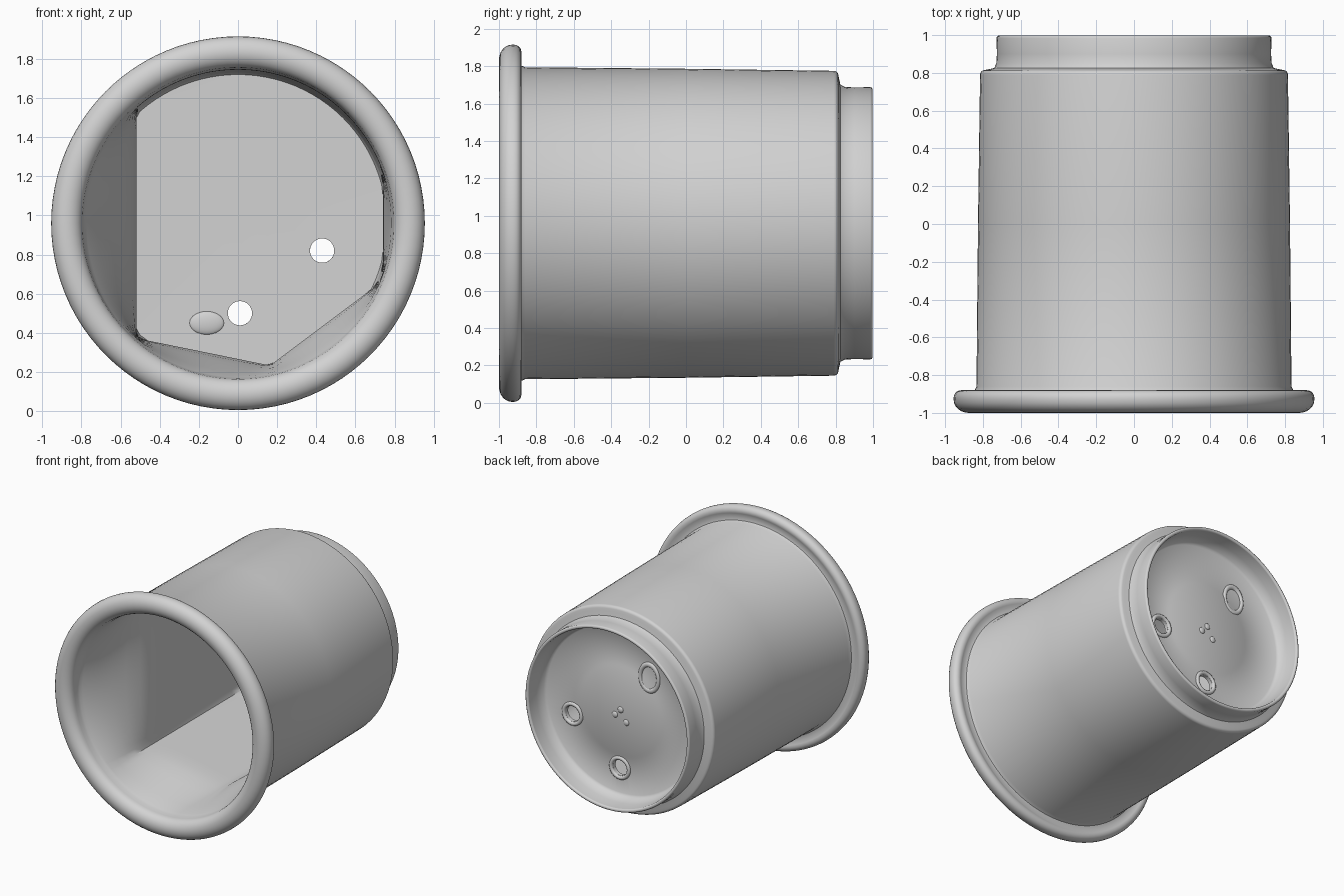
import bpy, bmesh, math
from mathutils import Vector

cube = bpy.data.objects.get("Cube")
if cube:
    bpy.data.objects.remove(cube)

MID = 0.96      # height of the cup axis
BASE = 0.82     # depth of the recessed base
SEGMENTS = 96

grey = bpy.data.materials.new("plain grey")
grey.use_nodes = True
grey.diffuse_color = (0.65, 0.65, 0.65, 1)
grey.node_tree.nodes["Principled BSDF"].inputs["Base Color"].default_value = (0.65, 0.65, 0.65, 1)


def finish(obj, name, angle=40):
    obj.name = name
    obj.data.materials.clear()
    obj.data.materials.append(grey)
    bpy.ops.object.select_all(action="DESELECT")
    obj.select_set(True)
    bpy.context.view_layer.objects.active = obj
    bpy.ops.object.shade_smooth_by_angle(angle=math.radians(angle))


def arc(cx, cy, rx, ry, start, end, steps):
    """Points of an elliptical arc in (radius, y)."""
    turns = [math.radians(start + (end - start) * i / steps) for i in range(steps + 1)]
    return [(cx + rx * math.cos(t), cy + ry * math.sin(t)) for t in turns]


# Outside: recessed base, foot ring, stepped shoulder, wall, rolled rim
outside = [(0, BASE + 0.008), (0.35, BASE + 0.008), (0.37, BASE), (0.655, BASE)]
outside += [(0.675, BASE + 0.015), (0.695, 0.90), (0.70, 0.985)]
outside += arc(0.714, 0.985, 0.014, 0.013, 170, 0, 5)
outside += [(0.726, 0.90), (0.729, 0.85), (0.74, 0.826), (0.775, 0.818)]
outside += arc(0.79, 0.79, 0.025, 0.025, 80, 0, 5)
outside += [(0.826, 0), (0.834, -0.86), (0.845, -0.885), (0.88, -0.892), (0.90, -0.882)]
outside += arc(0.915, -0.92, 0.04, 0.04, 90, 0, 5)
outside += arc(0.875, -0.93, 0.08, 0.07, 0, -180, 12)

# Inside: mouth step, tapering wall, floor
inside = [(0.792, -0.90), (0.787, -0.88)]
inside += [(0.785 - 0.015 * i / 16, -0.86 + 1.62 * i / 16) for i in range(17)]
inside += [(0.76, 0.785), (0.36, 0.79), (0, 0.79)]

# Irregular flats on the inner wall: outward direction and distance from axis
flats = [(Vector((-1, 0)), 0.52), (Vector((0.6, -0.8)), 0.68),
         (Vector((-0.2, -0.98)), 0.68), (Vector((1, 0)), 0.74)]


def flatten(p, y):
    """Push an inner wall point in to the flats, easing in from the mouth."""
    t = min(max((y + 0.88) / 0.48, 0), 1)
    for direction, limit in flats:
        over = p.dot(direction) - limit
        if over > 0:
            p = p - direction * over * t
    return p


def lathe():
    bm = bmesh.new()
    rings = []
    for i, (r, y) in enumerate(outside + inside):
        if r == 0:
            rings.append([bm.verts.new((0, y, MID))] * SEGMENTS)
            continue
        ring = []
        for k in range(SEGMENTS):
            a = math.tau * k / SEGMENTS
            p = Vector((r * math.cos(a), r * math.sin(a)))
            if i >= len(outside):
                p = flatten(p, y)
            ring.append(bm.verts.new((p.x, y, MID + p.y)))
        rings.append(ring)
    for a, b in zip(rings, rings[1:]):
        for k in range(SEGMENTS):
            n = (k + 1) % SEGMENTS
            corners = list(dict.fromkeys([a[k], a[n], b[n], b[k]]))
            bm.faces.new(corners)
    bmesh.ops.recalc_face_normals(bm, faces=bm.faces)
    mesh = bpy.data.meshes.new("cup")
    bm.to_mesh(mesh)
    bm.free()
    obj = bpy.data.objects.new("cup", mesh)
    bpy.context.collection.objects.link(obj)
    return obj


cup = lathe()

# Two drain holes through the base
holes = [(0.43, 0.82), (0.01, 0.50)]
for x, z in holes:
    bpy.ops.mesh.primitive_cylinder_add(vertices=32, radius=0.062, depth=0.3,
                                        location=(x, BASE, z), rotation=(math.pi / 2, 0, 0))
    cutter = bpy.context.object
    cutter.name = "hole_cutter"
    cutter.hide_render = True
    cut = cup.modifiers.new("drain hole", "BOOLEAN")
    cut.object = cutter
    cut.operation = "DIFFERENCE"
    cut.solver = "EXACT"
    bpy.context.view_layer.objects.active = cup
    bpy.ops.object.modifier_apply(modifier=cut.name)
    bpy.data.objects.remove(cutter)
finish(cup, "cup")


# Low collars on the base: around both holes and an oval closed one
def collar(name, x, z, radius, stretch=1):
    bpy.ops.mesh.primitive_torus_add(major_radius=radius, minor_radius=0.016,
                                     major_segments=40, minor_segments=10,
                                     location=(x, BASE - 0.002, z), rotation=(math.pi / 2, 0, 0))
    bpy.context.object.scale.y = stretch
    finish(bpy.context.object, name, 180)


for x, z in holes:
    collar("hole_collar", x, z, 0.078)
collar("closed_collar", -0.25, 1.29, 0.08, 1.3)


# Small bumps in the middle of the base and one lump on the inner floor
def bump(name, location, scale):
    bpy.ops.mesh.primitive_uv_sphere_add(segments=20, ring_count=10, radius=1, location=location)
    obj = bpy.context.object
    obj.scale = scale
    finish(obj, name, 180)


for x, z in [(0.05, 0.92), (0.0, 0.97), (-0.05, 0.88)]:
    bump("centre_bump", (x, BASE + 0.006, z), (0.025, 0.014, 0.025))
bump("floor_lump", (-0.16, 0.79, 0.45), (0.09, 0.02, 0.06))
